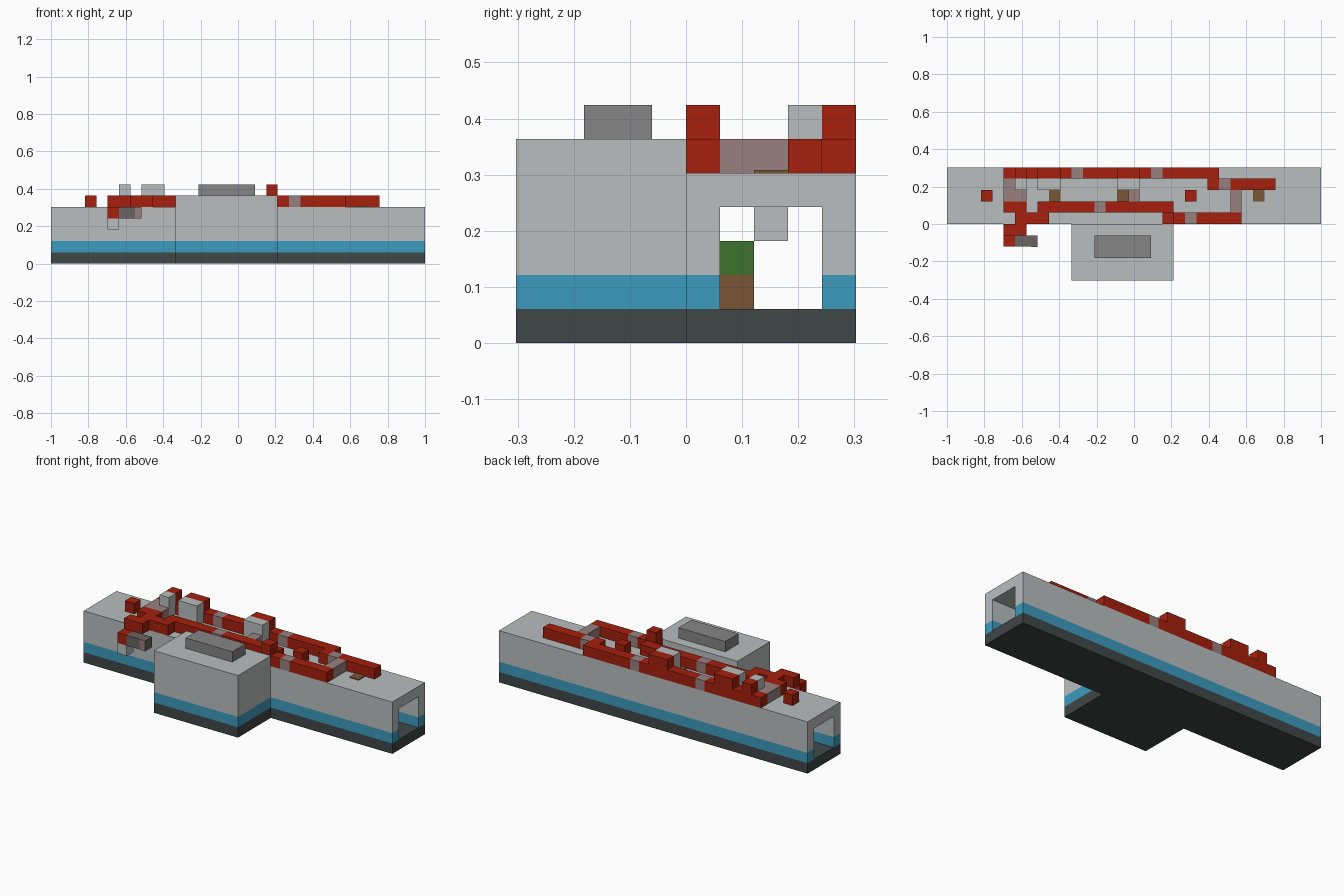
import bpy
import bmesh
from mathutils import Vector

cube = bpy.data.objects.get("Cube")
if cube:
    bpy.data.objects.remove(cube, do_unlink=True)

CELL = 2 / 33
ORIGIN = Vector((-1, -5 * CELL, 0))


def material(name, *rgb):
    mat = bpy.data.materials.new(name)
    mat.use_nodes = True
    mat.diffuse_color = (*rgb, 1)
    mat.node_tree.nodes["Principled BSDF"].inputs["Base Color"].default_value = (*rgb, 1)
    return mat


light = material("light grey", .49, .515, .515)
blue = material("blue", .045, .33, .52)
dark = material("charcoal", .051, .061, .061)
red = material("red", .381, .014, .004)
mauve = material("mauve grey", .32, .216, .216)
middle = material("middle grey", .238, .238, .238)
steel = material("steel grey", .14, .13, .125)
green = material("leaf green", .045, .17, .026)
brown = material("brown", .188, .091, .036)


def block(name, mat, xs, ys, zs):
    """Box between grid lines; each range is (start, end) in cells."""
    low = Vector((xs[0], ys[0], zs[0])) * CELL + ORIGIN
    high = Vector((xs[1], ys[1], zs[1])) * CELL + ORIGIN
    bm = bmesh.new()
    bmesh.ops.create_cube(bm, size=1)
    for v in bm.verts:
        v.co = (low + high) / 2 + v.co * (high - low)
    mesh = bpy.data.meshes.new(name)
    bm.to_mesh(mesh)
    bm.free()
    mesh.materials.append(mat)
    obj = bpy.data.objects.new(name, mesh)
    bpy.context.collection.objects.link(obj)
    return obj


def cell(name, mat, x, y, z, length=1, depth=1):
    return block(name, mat, (x, x + length), (y, y + depth), (z, z + 1))


# Long hollow hall, open at both ends
block("hall_floor", dark, (0, 33), (5, 10), (0, 1))
for side, y in (("front", 5), ("back", 9)):
    block(side + "_wall_stripe", blue, (0, 33), (y, y + 1), (1, 2))
    block(side + "_wall", light, (0, 33), (y, y + 1), (2, 4))
block("hall_roof", light, (0, 33), (5, 10), (4, 5))

# Front annex
annex = (11, 20)
block("annex_floor", dark, annex, (0, 5), (0, 1))
block("annex_stripe", blue, annex, (0, 5), (1, 2))
block("annex_walls", light, annex, (0, 5), (2, 6))
block("annex_roof_box", middle, (13, 18), (2, 4), (6, 7))

# Plant and lamp inside the hall
cell("plant_pot", brown, 16, 6, 1)
cell("plant_leaves", green, 16, 6, 2)
cell("ceiling_lamp", light, 16, 7, 3)


# Roof pipes: red runs broken by mauve joints
def pipe(name, y, start, end, joints=()):
    begin = start
    for joint in (*joints, end):
        if joint > begin:
            cell(name + "_pipe", red, begin, y, 5, joint - begin)
        if joint < end:
            cell(name + "_joint", mauve, joint, y, 5)
        begin = joint + 1


pipe("back", 9, 5, 24, (11, 18))
pipe("right_back", 8, 23, 29, (24,))
pipe("middle", 6, 8, 20, (13,))
pipe("left_middle", 6, 5, 7)
pipe("left_front", 5, 6, 9)
pipe("right_front", 5, 19, 26, (21,))
pipe("overhang", 4, 5, 7)

# Mauve cross links
cell("left_link", mauve, 5, 7, 5, depth=2)
cell("left_link_stub", mauve, 6, 7, 5)
cell("right_link", mauve, 25, 6, 5, depth=2)
cell("middle_link", mauve, 16, 7, 5)

# Single roof knobs and the raised end of the front pipe
for x in (3, 21):
    cell("roof_knob", red, x, 7, 5)
cell("raised_knob", red, 19, 5, 6)

# Raised lights backed by red blocks
for x, length in ((6, 1), (8, 2), (15, 2)):
    cell("raised_light_base", light, x, 8, 5, length)
    cell("raised_light", light, x, 8, 6, length)
    cell("raised_backing", red, x, 9, 6, length)

# Brown plates flush with the roof
for x in (9, 15, 27):
    block("roof_plate", brown, (x, x + 1), (7, 8), (5, 5.08))

# Fitting hung over the front edge
cell("hanging_arm", red, 5, 3, 4)
cell("hanging_nozzle", steel, 6, 3, 4, 2)
cell("hanging_light", light, 5, 3, 3)
block("nozzle_tip", mauve, (7.4, 8), (2.95, 3), (4, 5))
